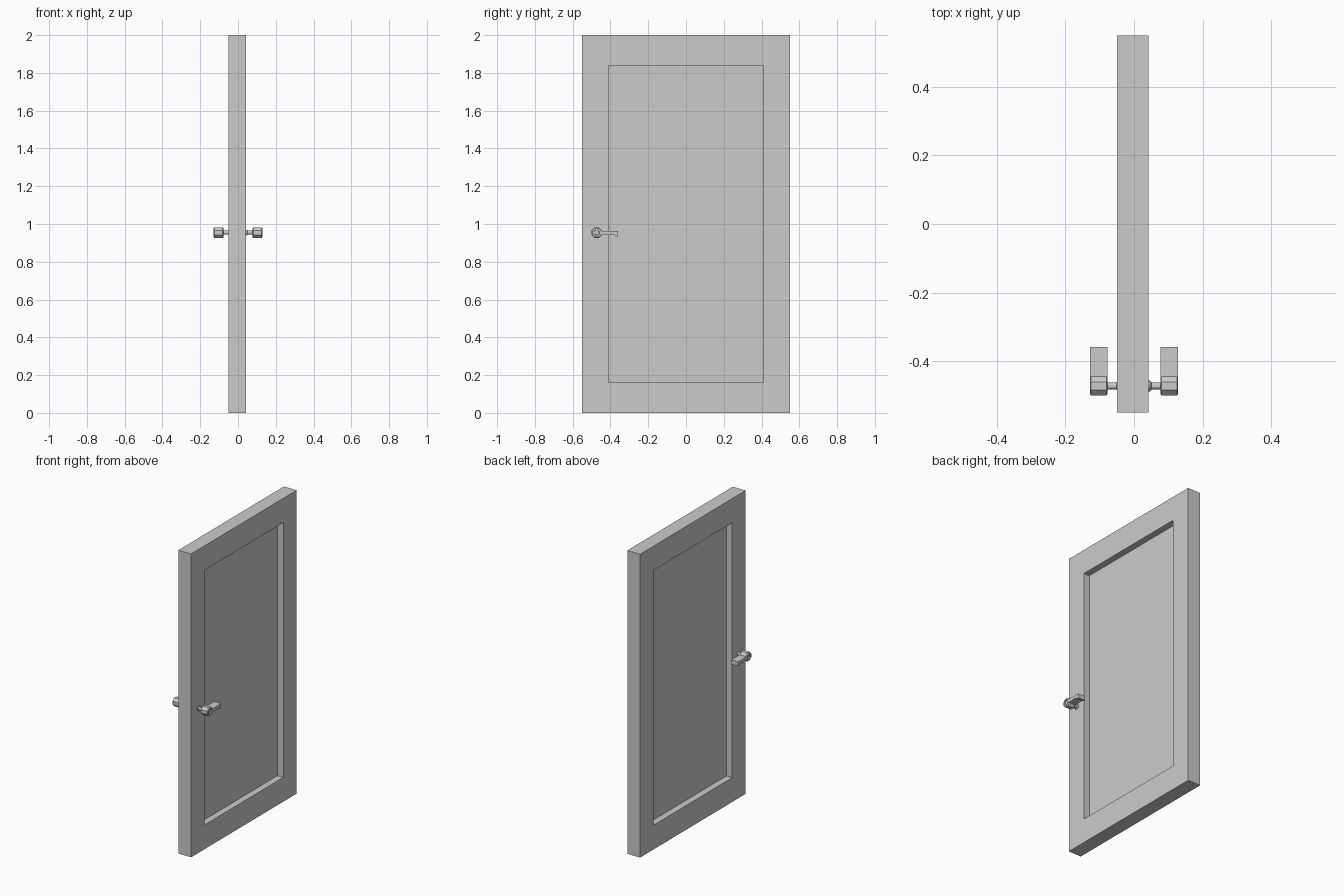
import bpy, bmesh
from math import sin, cos, pi

if "Cube" in bpy.data.objects:
    bpy.data.objects.remove(bpy.data.objects["Cube"])

AXIS_Y, AXIS_Z = -0.473, 0.954   # centre line of the handle spindle


def add_object(name, bm):
    bmesh.ops.recalc_face_normals(bm, faces=bm.faces[:])
    me = bpy.data.meshes.new(name)
    bm.to_mesh(me)
    bm.free()
    ob = bpy.data.objects.new(name, me)
    bpy.context.collection.objects.link(ob)
    return ob


def mirror_x(ob):
    ob.modifiers.new("both_sides", 'MIRROR').use_axis[0] = True


def turned(name, profile, sides):
    """Solid turned around the spindle axis; profile is (x, radius)."""
    bm = bmesh.new()
    rings = []
    for x, r in profile:
        rings.append([bm.verts.new((x,
                                    AXIS_Y + r * cos(2 * pi * (i + .5) / sides),
                                    AXIS_Z + r * sin(2 * pi * (i + .5) / sides)))
                      for i in range(sides)])
    for a, b in zip(rings, rings[1:]):
        for i in range(sides):
            j = (i + 1) % sides
            bm.faces.new((a[i], a[j], b[j], b[i]))
    bm.faces.new(rings[0])
    bm.faces.new(rings[-1])
    ob = add_object(name, bm)
    mirror_x(ob)
    return ob


# Door leaf with a recessed panel on each face
bm = bmesh.new()
bmesh.ops.create_cube(bm, size=1)
for v in bm.verts:
    v.co = (0.043 if v.co.x > 0 else -0.05, v.co.y * 1.1, v.co.z * 2 + 1)
bm.normal_update()
for face in [f for f in bm.faces if abs(f.normal.x) > 0.9]:
    side = 1 if face.normal.x > 0 else -1
    bmesh.ops.inset_individual(bm, faces=[face], thickness=0.1)
    for v in face.verts:
        v.co.y = 0.41 if v.co.y > 0 else -0.41
        v.co.z = 1.84 if v.co.z > 1 else 0.16
    inner = bmesh.ops.extrude_discrete_faces(bm, faces=[face])["faces"][0]
    for v in inner.verts:
        v.co.x = -0.0035 + side * 0.004
add_object("door_leaf", bm)

# Rosettes and spindles
turned("rosette", [(0.035, 0.016), (0.047, 0.016), (0.051, 0.011)], 12)
turned("spindle", [(0.04, 0.011), (0.09, 0.011)], 12)

# Eight-sided hubs with chamfered rims and a dimple in the end
turned("handle_hub", [(0.077, 0.025), (0.081, 0.030), (0.125, 0.030),
                      (0.129, 0.025), (0.129, 0.016), (0.122, 0.014)], 8)

# Levers with a dropped tip
outline = [(-0.455, 0.964), (-0.359, 0.964), (-0.359, 0.935),
           (-0.372, 0.935), (-0.382, 0.943), (-0.455, 0.943)]
bm = bmesh.new()
base = bm.faces.new([bm.verts.new((0.078, y, z)) for y, z in outline])
ext = bmesh.ops.extrude_face_region(bm, geom=[base], use_keep_orig=True)
for v in ext["geom"]:
    if isinstance(v, bmesh.types.BMVert):
        v.co.x = 0.129
mirror_x(add_object("handle_lever", bm))
